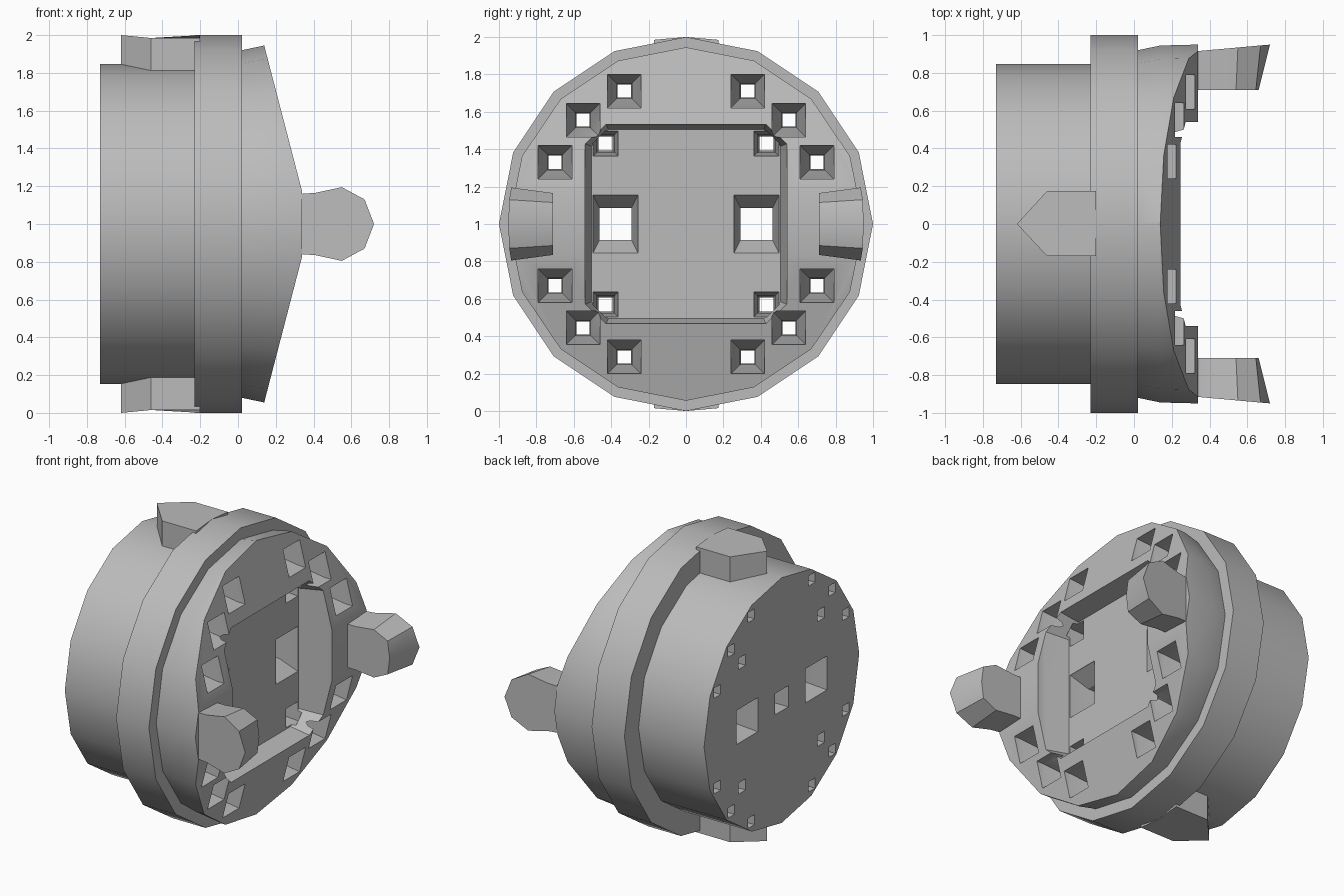
import bpy, bmesh, math

cube = bpy.data.objects.get("Cube")
if cube:
    bpy.data.objects.remove(cube, do_unlink=True)

grey = bpy.data.materials.new("plain grey")
grey.use_nodes = True
grey.diffuse_color = (0.5, 0.5, 0.5, 1)
grey.node_tree.nodes["Principled BSDF"].inputs["Base Color"].default_value = (0.5, 0.5, 0.5, 1)

MID = 1.0  # height of the main axis, which runs along x


def loft(name, rings):
    """Closed solid through rings of points; heights are relative to the axis."""
    bm = bmesh.new()
    loops = [[bm.verts.new((x, y, z + MID)) for x, y, z in ring] for ring in rings]
    for a, b in zip(loops, loops[1:]):
        for i in range(len(a)):
            j = (i + 1) % len(a)
            bm.faces.new((a[i], a[j], b[j], b[i]))
    bm.faces.new(loops[0])
    bm.faces.new(loops[-1])
    bmesh.ops.recalc_face_normals(bm, faces=bm.faces)
    mesh = bpy.data.meshes.new(name)
    bm.to_mesh(mesh)
    bm.free()
    mesh.materials.append(grey)
    ob = bpy.data.objects.new(name, mesh)
    bpy.context.collection.objects.link(ob)
    return ob


def circle(x, r, sides=16):
    return [(x, r * math.cos(t), r * math.sin(t))
            for t in (2 * math.pi * i / sides for i in range(sides))]


def box_ring(x, cy, cz, hy, hz):
    return [(x, cy + a * hy, cz + b * hz) for a, b in ((-1, -1), (1, -1), (1, 1), (-1, 1))]


def octagon(x, h, c):
    k = h - c
    return [(x, y, z) for y, z in ((h, -k), (h, k), (k, h), (-k, h),
                                   (-h, k), (-h, -k), (-k, -h), (k, -h))]


def activate(ob):
    bpy.ops.object.select_all(action='DESELECT')
    ob.select_set(True)
    bpy.context.view_layer.objects.active = ob


def cut(ob, cutter):
    activate(ob)
    mod = ob.modifiers.new("cut", 'BOOLEAN')
    mod.operation = 'DIFFERENCE'
    mod.solver = 'EXACT'
    mod.object = cutter
    bpy.ops.object.modifier_apply(modifier=mod.name)
    bpy.data.objects.remove(cutter, do_unlink=True)


# Barrel, flange and head turned as one piece
body = loft("socket_body", [circle(x, r) for x, r in (
    (-0.73, 0.846), (-0.23, 0.846), (-0.23, 1.0), (0.02, 1.0),
    (0.02, 0.92), (0.14, 0.945), (0.34, 0.95))])

# Sloping upper and lower halves of the head
for s in (1, -1):
    wedge = [(0.352, 0.124), (0.08, 1.171), (0.8, 1.171), (0.8, 0.124)]
    cut(body, loft("slope_cutter", [[(x, y, s * z) for x, z in wedge] for y in (-1.2, 1.2)]))

# Square recess with clipped corners
FLOOR = 0.11
cut(body, loft("recess_cutter", [octagon(FLOOR, 0.505, 0.09), octagon(0.28, 0.54, 0.11),
                                 octagon(0.6, 0.54, 0.11)]))


# Funnel-mouthed holes through the whole depth
def funnel(y, z, surface, inner, mouth, end, rear):
    my, mz = mouth
    cut(body, loft("hole_cutter", [
        box_ring(-0.8, y, z, rear, rear), box_ring(-0.55, y, z, inner, inner),
        box_ring(surface - 0.12, y, z, inner, inner),
        box_ring(surface - 0.005, y, z, my, mz), box_ring(end, y, z, my, mz)]))


for sy in (1, -1):
    for sz in (1, -1):
        for y, z in ((0.33, 0.71), (0.55, 0.555), (0.7, 0.33)):
            face = 0.34 - 0.26 * (z + 0.09 - 0.17)
            funnel(sy * y, sz * z, face, 0.04, (0.09, 0.09), 0.6, 0.033)
        funnel(sy * 0.43, sz * 0.43, FLOOR, 0.047, (0.066, 0.066), FLOOR + 0.03, 0.035)
    funnel(sy * 0.377, 0, FLOOR, 0.085, (0.12, 0.155), FLOOR + 0.03, 0.13)

# Blind square socket in the middle of the rear face
cut(body, loft("rear_socket_cutter", [box_ring(x, 0, 0, 0.073, 0.073) for x in (-0.8, -0.5)]))

parts = [body]

# Gripping prongs on the two sides, rooted in the head
outer = [(0.2, 0.16), (0.34, 0.16), (0.41, 0.165), (0.55, 0.195), (0.67, 0.13), (0.72, 0)]
inner = [(0.2, 0.15), (0.34, 0.15), (0.4, 0.15), (0.54, 0.165), (0.645, 0.115), (0.66, 0)]


def prong_ring(half, y_of):
    full = half + [(x, -z) for x, z in reversed(half[:-1])]
    return [(x, y_of(x), z) for x, z in full]


for side, s in (("left", 1), ("right", -1)):
    parts.append(loft(side + "_prong", [
        prong_ring(outer, lambda x: s * (0.885 + 0.09 * x)),
        prong_ring(inner, lambda x: s * 0.71)]))

# Arrow-shaped locating lugs above and below the barrel
arrow = [(-0.2, -0.17), (-0.46, -0.17), (-0.62, 0), (-0.46, 0.175), (-0.2, 0.175), (-0.2, 0)]
for side, s in (("upper", 1), ("lower", -1)):
    parts.append(loft(side + "_lug", [
        [(x, y, s * 0.78) for x, y in arrow],
        [(x, y, s * (1 - 0.09 * abs(y))) for x, y in arrow]]))

for ob in parts:
    activate(ob)
    bpy.ops.object.shade_smooth_by_angle(angle=math.radians(30))
